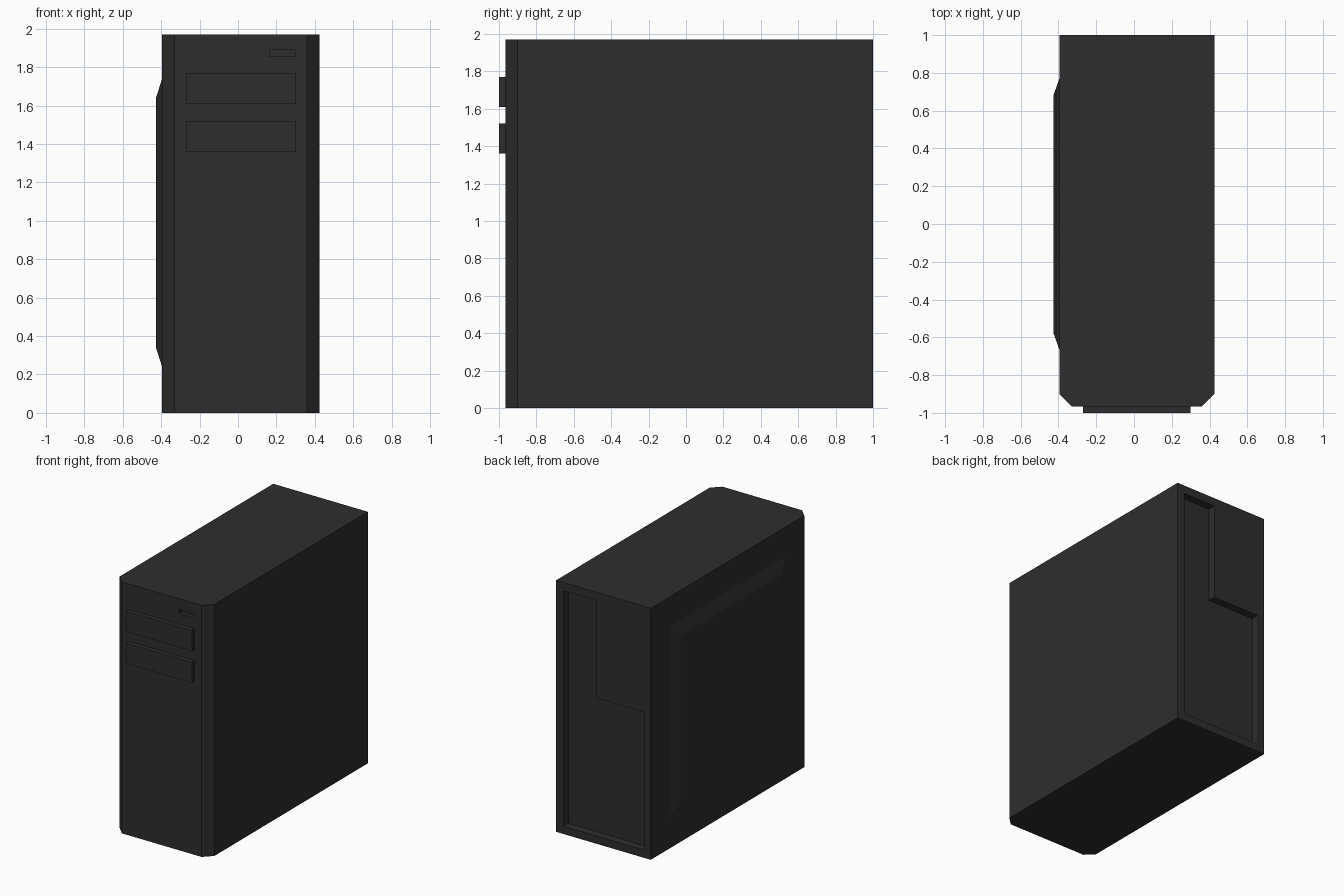
import bpy
import bmesh

if "Cube" in bpy.data.objects:
    bpy.data.objects.remove(bpy.data.objects["Cube"])

mat = bpy.data.materials.new("charcoal")
mat.diffuse_color = (0.027, 0.027, 0.027, 1)
mat.use_nodes = True
mat.node_tree.nodes["Principled BSDF"].inputs["Base Color"].default_value = mat.diffuse_color


def loft(name, ring_a, ring_b):
    """Closed solid between two matching rings of 3D points."""
    bm = bmesh.new()
    a = [bm.verts.new(p) for p in ring_a]
    b = [bm.verts.new(p) for p in ring_b]
    n = len(a)
    bm.faces.new(a)
    bm.faces.new(b)
    for i in range(n):
        j = (i + 1) % n
        bm.faces.new((a[i], a[j], b[j], b[i]))
    bmesh.ops.recalc_face_normals(bm, faces=bm.faces)
    mesh = bpy.data.meshes.new(name)
    bm.to_mesh(mesh)
    bm.free()
    mesh.materials.append(mat)
    obj = bpy.data.objects.new(name, mesh)
    bpy.context.collection.objects.link(obj)
    return obj


def prism_y(name, outline, y0, y1):
    """Extrude an (x, z) outline along y."""
    return loft(name, [(x, y0, z) for x, z in outline], [(x, y1, z) for x, z in outline])


def rect(a0, a1, b0, b1):
    return [(a0, b0), (a1, b0), (a1, b1), (a0, b1)]


def carve(obj, cutter):
    """Subtract the cutter and discard it."""
    mod = obj.modifiers.new("recess", 'BOOLEAN')
    mod.operation = 'DIFFERENCE'
    mod.solver = 'EXACT'
    mod.object = cutter
    cutter.hide_render = True
    bpy.context.view_layer.objects.active = obj
    bpy.ops.object.modifier_apply(modifier=mod.name)
    bpy.data.objects.remove(cutter)


# Case body with chamfered front corners
L, R, F, B, H, C = -0.395, 0.425, -0.965, 1.0, 1.97, 0.065
plan = [(L, B), (L, F + C), (L + C, F), (R - C, F), (R, F + C), (R, B)]
case = loft("case", [(x, y, 0) for x, y in plan], [(x, y, H) for x, y in plan])

# Stepped recess in the back
back = [(0.362, 0.06), (0.362, 1.905), (0.078, 1.905), (0.078, 1.14),
        (-0.335, 1.14), (-0.335, 0.06)]
carve(case, prism_y("back_cutter", back, B - 0.062, B + 0.1))

# Small slot at the top of the front
carve(case, prism_y("slot_cutter", rect(0.165, 0.30, 1.855, 1.89), F - 0.1, F + 0.035))

# Drive bay covers
for name, z in (("lower_drive_bay", 1.36), ("upper_drive_bay", 1.61)):
    prism_y(name, rect(-0.27, 0.30, z, z + 0.16), -1.0, F + 0.005)

# Raised side panel with sloped edges
loft("side_panel_bulge",
     [(L, y, z) for y, z in rect(-0.665, 0.77, 0.24, 1.74)],
     [(-0.427, y, z) for y, z in rect(-0.575, 0.68, 0.34, 1.64)])
